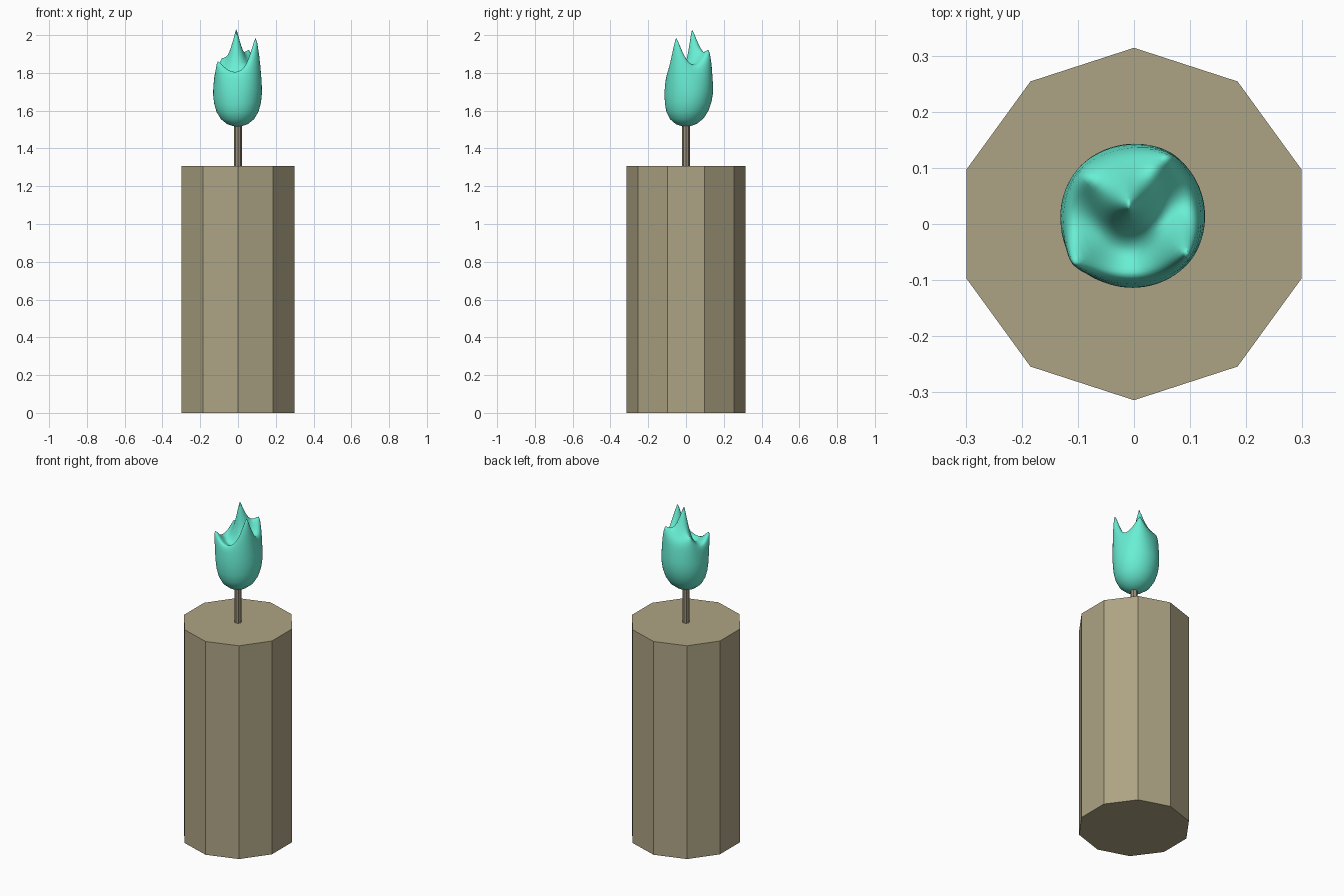
import bpy, bmesh, math
from mathutils import Vector

if "Cube" in bpy.data.objects:
    bpy.data.objects.remove(bpy.data.objects["Cube"])


def material(name, rgb):
    m = bpy.data.materials.new(name)
    m.diffuse_color = (*rgb, 1)
    m.use_nodes = True
    m.node_tree.nodes["Principled BSDF"].inputs["Base Color"].default_value = m.diffuse_color
    return m


wax = material("wax", (0.42, 0.37, 0.23))
cord = material("cord", (0.33, 0.28, 0.19))
fire = material("fire", (0.14, 0.86, 0.66))


def prism(name, sides, radius, z0, z1, mat):
    bpy.ops.mesh.primitive_cylinder_add(vertices=sides, radius=radius, depth=z1 - z0,
                                        location=(0, 0, (z0 + z1) / 2))
    bpy.context.object.name = name
    bpy.context.object.data.materials.append(mat)


# Ten-sided candle and thin wick
prism("candle_body", 10, 0.314, 0, 1.307, wax)
prism("wick", 8, 0.02, 1.30, 1.53, cord)

# Flame: lathed cup with a hollow top
profile = [(0.025, 1.517), (0.055, 1.527), (0.088, 1.553), (0.111, 1.59), (0.123, 1.63),
           (0.128, 1.67), (0.127, 1.70), (0.124, 1.725), (0.120, 1.75), (0.116, 1.765),
           (0.111, 1.776), (0.105, 1.78), (0.098, 1.778), (0.09, 1.772), (0.08, 1.763),
           (0.07, 1.754), (0.06, 1.747), (0.05, 1.743), (0.04, 1.741), (0.03, 1.74),
           (0.02, 1.74), (0.01, 1.74)]
SEG = 80
bm = bmesh.new()


def place(r, z, a):
    lean = 0.015 * min(1, (z - 1.51) / 0.15)
    return Vector((r * math.cos(a) - 0.002, r * math.sin(a) + lean, z))


rings = [[bm.verts.new(place(r, z, 2 * math.pi * i / SEG)) for i in range(SEG)]
         for r, z in profile]
for low, high in zip(rings, rings[1:]):
    for i in range(SEG):
        j = (i + 1) % SEG
        bm.faces.new((low[i], low[j], high[j], high[i]))
bottom = bm.verts.new((0, 0, 1.513))
top = bm.verts.new((-0.002, 0.015, 1.74))
for i in range(SEG):
    j = (i + 1) % SEG
    bm.faces.new((bottom, rings[0][j], rings[0][i]))
    bm.faces.new((top, rings[-1][i], rings[-1][j]))

# Flame tongues: pull the surface around a root point up to each tip
# (root x, y, z), (tip x, y, z), spread
tongues = [((-0.008, 0.055, 1.745), (-0.008, 0.03, 2.0), 0.045),
           ((0.09, -0.042, 1.78), (0.094, -0.052, 1.98), 0.05),
           ((0.055, 0.107, 1.78), (0.058, 0.122, 1.89), 0.05),
           ((-0.075, 0.085, 1.78), (-0.085, 0.085, 1.835), 0.045),
           ((-0.085, -0.055, 1.78), (-0.106, -0.068, 1.855), 0.045)]
base = {v: v.co.copy() for v in bm.verts}
for root, tip, spread in tongues:
    peak = min(base, key=lambda v: (base[v] - Vector(root)).length)
    move = Vector(tip) - base[peak]
    for v, co in base.items():
        d = co - base[peak]
        d.z *= 0.7
        v.co += move * math.exp(-(d.length / spread) ** 1.3)

bmesh.ops.recalc_face_normals(bm, faces=bm.faces)
mesh = bpy.data.meshes.new("flame")
bm.to_mesh(mesh)
bm.free()
mesh.materials.append(fire)
flame = bpy.data.objects.new("flame", mesh)
bpy.context.collection.objects.link(flame)
for p in mesh.polygons:
    p.use_smooth = True
